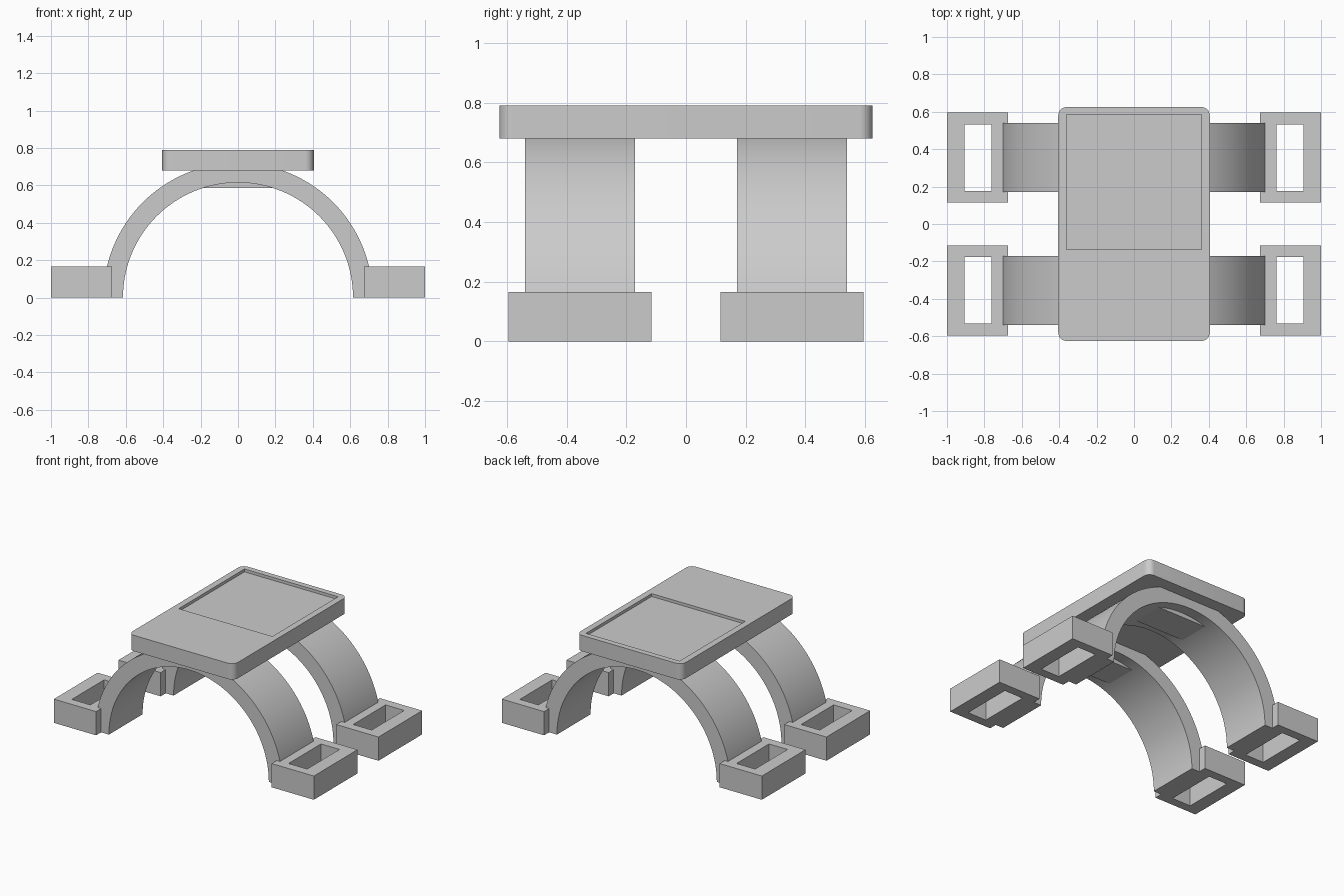
import bpy, bmesh, math

cube = bpy.data.objects.get("Cube")
if cube:
    bpy.data.objects.remove(cube, do_unlink=True)

GREY = (0.6, 0.6, 0.6, 1)
grey = bpy.data.materials.new("plain grey")
grey.use_nodes = True
grey.diffuse_color = GREY
grey.node_tree.nodes["Principled BSDF"].inputs["Base Color"].default_value = GREY


def finish(name, bm, smooth=False):
    bmesh.ops.recalc_face_normals(bm, faces=bm.faces)
    mesh = bpy.data.meshes.new(name)
    bm.to_mesh(mesh)
    bm.free()
    mesh.materials.append(grey)
    obj = bpy.data.objects.new(name, mesh)
    bpy.context.collection.objects.link(obj)
    if smooth:
        bpy.ops.object.select_all(action="DESELECT")
        obj.select_set(True)
        bpy.context.view_layer.objects.active = obj
        bpy.ops.object.shade_smooth_by_angle(angle=math.radians(30))
    return obj


def extrude(bm, points, offset):
    """Close a profile into a face and pull it along an offset."""
    face = bm.faces.new([bm.verts.new(p) for p in points])
    new = bmesh.ops.extrude_face_region(bm, geom=[face])["geom"]
    verts = [g for g in new if isinstance(g, bmesh.types.BMVert)]
    bmesh.ops.translate(bm, verts=verts, vec=offset)


def box(x0, x1, y0, y1, z0, z1):
    bm = bmesh.new()
    extrude(bm, [(x0, y0, z0), (x1, y0, z0), (x1, y1, z0), (x0, y1, z0)], (0, 0, z1 - z0))
    return bm


def cut(obj, bm):
    """Subtract a hidden cutter from an object."""
    cutter = finish(obj.name + "_cutter", bm)
    cutter.hide_render = True
    cutter.hide_viewport = True
    cutter.display_type = "WIRE"
    mod = obj.modifiers.new("opening", "BOOLEAN")
    mod.operation = "DIFFERENCE"
    mod.solver = "EXACT"
    mod.object = cutter
    bpy.context.view_layer.update()
    # bake the cut so the cutter can be dropped
    evaluated = obj.evaluated_get(bpy.context.evaluated_depsgraph_get())
    baked = bpy.data.meshes.new_from_object(evaluated)
    obj.modifiers.clear()
    obj.data = baked
    bpy.data.objects.remove(cutter, do_unlink=True)


# Top plate: rounded corners and a shallow tray towards the back
HALF_X, HALF_Y, RADIUS = 0.405, 0.625, 0.045
outline = []
for corner, (sx, sy) in enumerate([(1, 1), (-1, 1), (-1, -1), (1, -1)]):
    for step in range(9):
        a = math.pi / 2 * (corner + step / 8)
        outline.append((sx * (HALF_X - RADIUS) + RADIUS * math.cos(a),
                        sy * (HALF_Y - RADIUS) + RADIUS * math.sin(a), 0.68))
bm = bmesh.new()
extrude(bm, outline, (0, 0, 0.11))
plate = finish("top_plate", bm, smooth=True)
cut(plate, box(-0.36, 0.36, -0.137, 0.585, 0.77, 0.9))

# Arched legs, their crown blocks and the open feet
OUTER, INNER, STEPS = 0.72, 0.615, 64
for side, y in (("front", -0.355), ("back", 0.355)):
    angles = [math.pi * i / STEPS for i in range(STEPS + 1)]
    arc = [(OUTER * math.cos(a), y - 0.185, OUTER * math.sin(a)) for a in angles]
    arc += [(INNER * math.cos(a), y - 0.185, INNER * math.sin(a)) for a in reversed(angles)]
    bm = bmesh.new()
    extrude(bm, arc, (0, 0.37, 0))
    finish(side + "_arch", bm, smooth=True)

    finish(side + "_crown_block", box(-0.21, 0.21, y - 0.11, y + 0.11, 0.585, 0.67))

    for hand, s in (("left", 1), ("right", -1)):
        foot = finish(f"{side}_{hand}_foot",
                      box(s * 0.675, s * 1.0, y - 0.24, y + 0.24, 0, 0.165))
        cut(foot, box(s * 0.762, s * 0.905, y - 0.178, y + 0.178, -0.1, 0.3))
